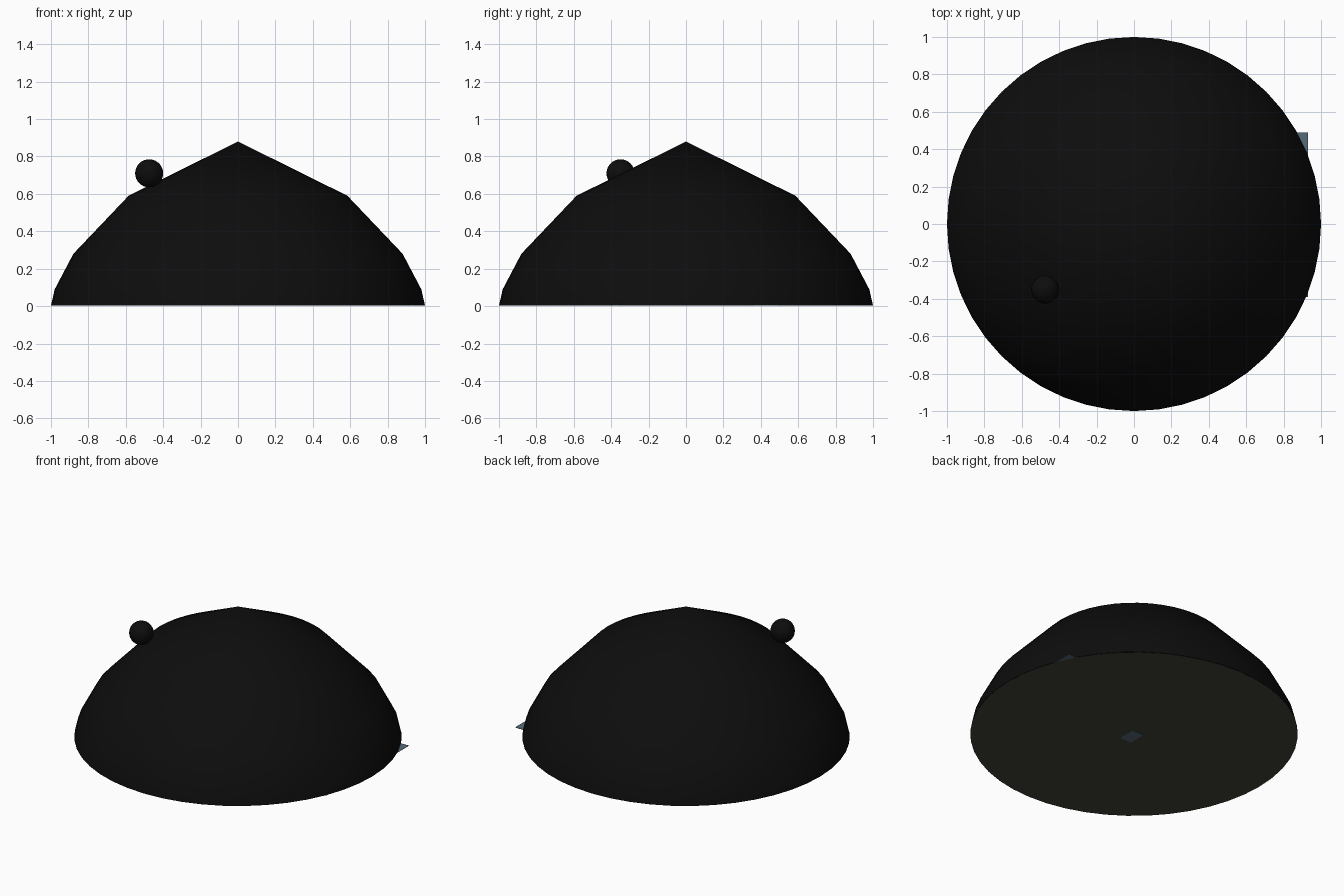
import bpy, bmesh, math

if "Cube" in bpy.data.objects:
    bpy.data.objects.remove(bpy.data.objects["Cube"])

SIDES = 48


def material(name, r, g, b):
    m = bpy.data.materials.new(name)
    m.diffuse_color = (r, g, b, 1)
    m.use_nodes = True
    m.node_tree.nodes["Principled BSDF"].inputs["Base Color"].default_value = m.diffuse_color
    return m


def add_object(name, bm, mat, smooth=False):
    bmesh.ops.recalc_face_normals(bm, faces=bm.faces)
    for f in bm.faces:
        f.smooth = smooth
    mesh = bpy.data.meshes.new(name)
    bm.to_mesh(mesh)
    bm.free()
    mesh.materials.append(mat)
    ob = bpy.data.objects.new(name, mesh)
    bpy.context.collection.objects.link(ob)
    return ob


def sheet(name, x0, x1, y0, y1, z, thickness, mat):
    bm = bmesh.new()
    bmesh.ops.create_cube(bm, size=1)
    for v in bm.verts:
        v.co = ((x0 + x1) / 2 + v.co.x * (x1 - x0),
                (y0 + y1) / 2 + v.co.y * (y1 - y0),
                z + (v.co.z + 0.5) * thickness)
    return add_object(name, bm, mat)


black = material("black", 0.004, 0.004, 0.004)
olive = material("dark_olive", 0.055, 0.06, 0.045)
slate = material("slate", 0.09, 0.15, 0.19)

# dome: lathed open profile
profile = [(1.0, 0.003), (0.98, 0.09), (0.88, 0.28), (0.585, 0.59), (0, 0.88)]
bm = bmesh.new()
verts = [bm.verts.new((r, 0, z)) for r, z in profile]
edges = [bm.edges.new(pair) for pair in zip(verts, verts[1:])]
bmesh.ops.spin(bm, geom=verts + edges, cent=(0, 0, 0), axis=(0, 0, 1),
               angle=math.tau, steps=SIDES, use_merge=True)
bmesh.ops.remove_doubles(bm, verts=bm.verts, dist=1e-4)
add_object("dome", bm, black, smooth=True)

# flat underside closing the dome
bm = bmesh.new()
bmesh.ops.create_circle(bm, cap_ends=True, segments=SIDES, radius=1.0)
bmesh.ops.translate(bm, verts=bm.verts, vec=(0, 0, 0.002))
ob = add_object("underside", bm, olive)
ob.data.flip_normals()

# small ball resting on the shoulder
bm = bmesh.new()
bmesh.ops.create_uvsphere(bm, u_segments=32, v_segments=16, radius=0.075)
bmesh.ops.translate(bm, verts=bm.verts, vec=(-0.475, -0.35, 0.71))
add_object("ball", bm, black, smooth=True)

# flat plate whose corners poke past the rim, and a small pad under the centre
sheet("plate", 0.0, 0.93, -0.39, 0.49, 0.003, 0.002, slate)
sheet("centre_pad", -0.05, 0.04, -0.09, 0.03, 0.0, 0.0015, slate)
